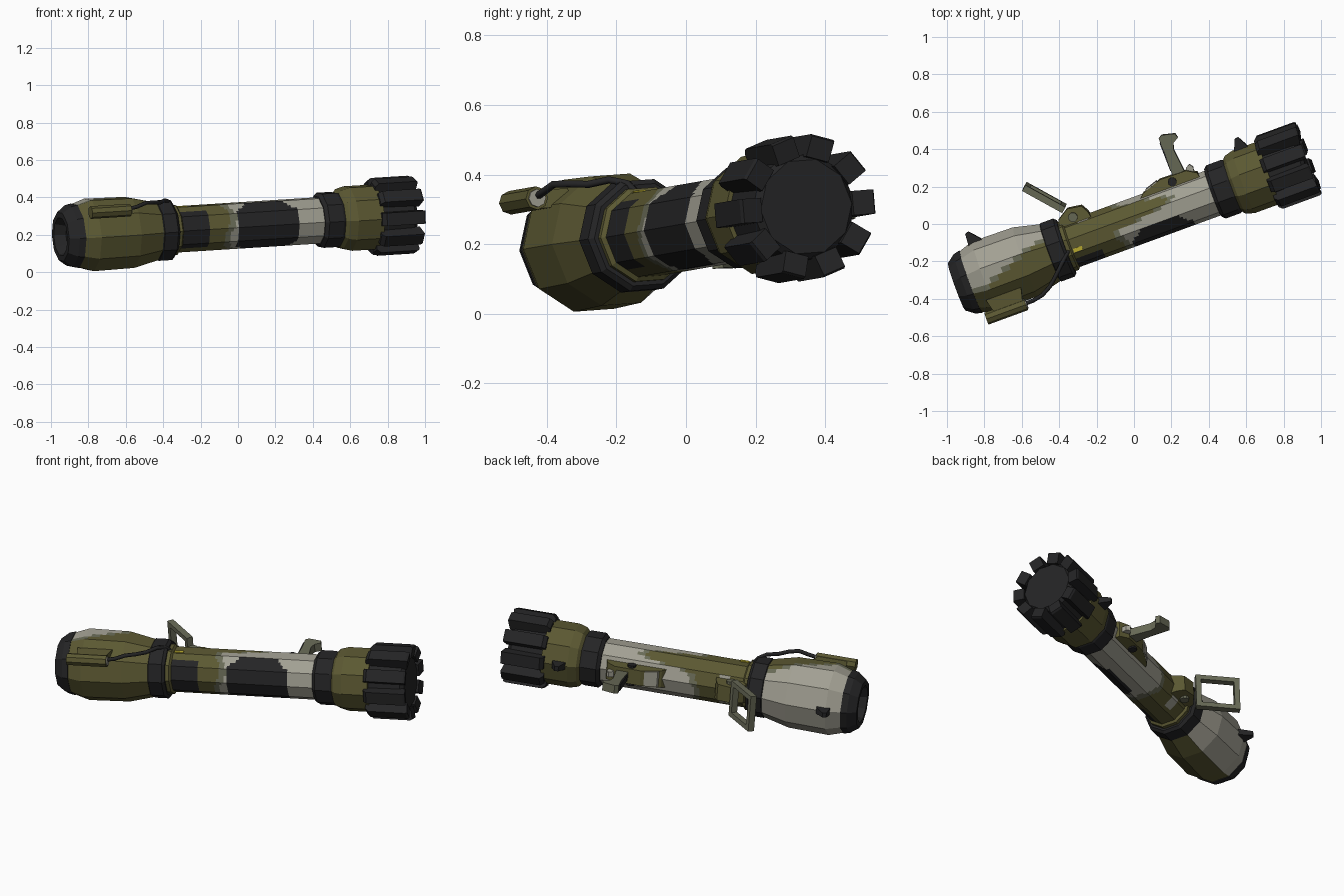
import bpy, bmesh, math
from mathutils import Matrix, Vector

if "Cube" in bpy.data.objects:
    bpy.data.objects.remove(bpy.data.objects["Cube"])

# Local frame: X along the barrel, Y towards the grips, Z across
FRAME = (Matrix.Translation((0, 0.011, 0.25)) @ Matrix.Rotation(math.radians(20.1), 4, 'Z')
         @ Matrix.Rotation(math.radians(-3.4), 4, 'Y') @ Matrix.Rotation(math.radians(4), 4, 'X'))
SIDES = 10


def material(name, rgb):
    m = bpy.data.materials.new(name)
    m.diffuse_color = (*rgb, 1)
    m.use_nodes = True
    m.node_tree.nodes["Principled BSDF"].inputs["Base Color"].default_value = m.diffuse_color
    return m


OLIVE = material("olive_paint", (0.105, 0.098, 0.032))
BLACK = material("black_rubber", (0.018, 0.018, 0.019))
GREY = material("light_grey_paint", (0.36, 0.35, 0.29))
MID = material("grey_green_paint", (0.14, 0.145, 0.095))
YELLOW = material("yellow_label", (0.5, 0.42, 0.03))
CAMO = [OLIVE, BLACK, GREY, MID]


def finish(name, bm, mats):
    bmesh.ops.recalc_face_normals(bm, faces=bm.faces)
    me = bpy.data.meshes.new(name)
    bm.to_mesh(me)
    bm.free()
    for m in mats:
        me.materials.append(m)
    ob = bpy.data.objects.new(name, me)
    bpy.context.collection.objects.link(ob)
    ob.matrix_world = FRAME
    return ob


def loft(name, profile, mats, rule=None):
    """Ten-sided turned shape; a rule(u, degrees) picks the paint on a finer grid."""
    sub = 4 if rule else 1
    rows = [profile[0]]
    for (u0, r0), (u1, r1) in zip(profile, profile[1:]):
        n = max(1, round(abs(u1 - u0) / 0.015)) if rule else 1
        rows += [(u0 + (u1 - u0) * i / n, r0 + (r1 - r0) * i / n) for i in range(1, n + 1)]
    corners = [Vector((0, math.cos(a), math.sin(a))) for a in
               (2 * math.pi * k / SIDES for k in range(SIDES))]
    ring = [corners[k].lerp(corners[(k + 1) % SIDES], j / sub)
            for k in range(SIDES) for j in range(sub)]
    bm = bmesh.new()
    vs = [[bm.verts.new((u, p.y * r, p.z * r)) for p in ring] for u, r in rows]
    n = len(ring)
    for a, b in zip(vs, vs[1:]):
        for i in range(n):
            f = bm.faces.new((a[i], a[(i + 1) % n], b[(i + 1) % n], b[i]))
            if rule:
                c = f.calc_center_median()
                f.material_index = rule(c.x, math.degrees(math.atan2(c.z, c.y)) % 360)
    bm.faces.new(vs[0])
    bm.faces.new(vs[-1])
    return finish(name, bm, mats)


def prism(name, pts, w0, w1, mat, taper=1.0):
    """Outline in the barrel/grip plane, given thickness across it."""
    bm = bmesh.new()
    cx = sum(p[0] for p in pts) / len(pts)
    lo, hi = [[bm.verts.new((u, v, w)) for u, v in pts] for w in (w0, w1)]
    bm.faces.new(lo)
    bm.faces.new(hi)
    for i in range(len(pts)):
        j = (i + 1) % len(pts)
        bm.faces.new((lo[i], lo[j], hi[j], hi[i]))
    vmin, vmax = min(p[1] for p in pts), max(p[1] for p in pts)
    mid = (w0 + w1) / 2
    for v in bm.verts:  # narrower away from the barrel
        t = (v.co.y - vmin) / (vmax - vmin)
        v.co.z = mid + (v.co.z - mid) * (1 + (taper - 1) * t)
    return finish(name, bm, [mat])


def cylinder(name, centre, radius, depth, axis, mat, sides=10):
    bm = bmesh.new()
    rot = Vector((0, 0, 1)).rotation_difference(Vector(axis)).to_matrix().to_4x4()
    bmesh.ops.create_cone(bm, cap_ends=True, segments=sides, radius1=radius, radius2=radius,
                          depth=depth, matrix=Matrix.Translation(centre) @ rot)
    return finish(name, bm, [mat])


# Camouflage rules (index into CAMO)
def rear_rule(u, th):
    s = (th + 180) % 360 - 180
    t = min(1, max(0, (-0.5 - u) / 0.38))
    top = 55 + 48 * t
    if -75 < s < top:
        return 2
    return 3 if top <= s < top + 6 else 0


def tube_rule(u, th):
    s = (th + 180) % 360 - 180
    a, b = abs(u - 0.13) / 0.17, abs(th - 188) / 76
    if a < 1 and b < 1 and a + b < 1.65:
        return 1
    if -0.35 < u < -0.2 and 130 < th < 238:
        return 1
    edge = -0.1 + 0.02 * math.sin(math.radians(3 * th))
    if 28 < s < 95:
        edge += 0.32 * math.sin(math.pi * (s - 28) / 67)
    if -0.28 < u < -0.22 and -60 < s < 40:
        return 2
    if u < edge:
        return 0
    return 3 if u < edge + 0.035 else 2


# Rear chamber, nozzle and clamp
loft("rear_chamber", [(-0.935, 0.172), (-0.85, 0.2), (-0.62, 0.196), (-0.47, 0.16)], CAMO, rear_rule)
loft("rear_nozzle", [(-0.95, 0.085), (-1.012, 0.105), (-1.012, 0.135), (-0.965, 0.17),
                     (-0.93, 0.178), (-0.93, 0.15)], [BLACK])
loft("rear_clamp", [(-0.485, 0.155), (-0.475, 0.166), (-0.4, 0.166), (-0.385, 0.152)], [BLACK])
loft("rear_collar", [(-0.39, 0.14), (-0.365, 0.14), (-0.355, 0.126)], [OLIVE])

# Main tube
loft("main_tube", [(-0.4, 0.127), (0.47, 0.127)], CAMO, tube_rule)

# Front clamp, sleeve and muzzle
loft("front_clamp", [(0.45, 0.135), (0.468, 0.152), (0.55, 0.152), (0.585, 0.14)], [BLACK])
loft("front_sleeve", [(0.56, 0.145), (0.578, 0.165), (0.625, 0.178), (0.775, 0.178)], [OLIVE])
loft("muzzle_core", [(0.765, 0.165), (0.955, 0.158), (0.975, 0.14)], [BLACK])

# Ring of muzzle ribs
bm = bmesh.new()
for k in range(SIDES):
    rot = Matrix.Rotation(2 * math.pi * k / SIDES, 3, 'X')
    outline = [(0.755, 0.14), (0.755, 0.188), (0.775, 0.206), (0.985, 0.206), (0.996, 0.2), (0.985, 0.14)]
    lo, hi = [[bm.verts.new(rot @ Vector((u, r, w))) for u, r in outline] for w in (-0.035, 0.035)]
    bm.faces.new(lo)
    bm.faces.new(hi)
    for i in range(6):
        j = (i + 1) % 6
        bm.faces.new((lo[i], lo[j], hi[j], hi[i]))
finish("muzzle_ribs", bm, [BLACK])

# Sight fins on the grip side
prism("rear_fin", [(-0.875, 0.17), (-0.79, 0.17), (-0.8, 0.2), (-0.85, 0.257), (-0.87, 0.25)],
      -0.022, 0.022, BLACK, 0.6)
prism("front_fin", [(0.63, 0.16), (0.715, 0.16), (0.705, 0.19), (0.68, 0.236), (0.66, 0.232)],
      -0.022, 0.022, BLACK, 0.6)

# Front grip with its mount, trigger and bolts
prism("grip_mount", [(0.07, 0.1), (0.42, 0.1), (0.41, 0.135), (0.36, 0.165), (0.21, 0.168), (0.1, 0.13)],
      -0.055, 0.055, OLIVE, 0.8)
prism("grip_mount_plate", [(0.1, 0.115), (0.19, 0.115), (0.19, 0.167), (0.12, 0.144)],
      -0.05, 0.05, GREY, 0.8)
prism("grip", [(0.28, 0.15), (0.35, 0.15), (0.345, 0.2), (0.335, 0.29), (0.345, 0.325), (0.378, 0.345),
               (0.372, 0.37), (0.3, 0.388), (0.28, 0.375), (0.285, 0.29)], -0.024, 0.024, MID)
prism("grip_front_pad", [(0.278, 0.19), (0.29, 0.19), (0.29, 0.35), (0.276, 0.35)], -0.019, 0.019, BLACK)
prism("trigger", [(0.36, 0.15), (0.395, 0.14), (0.4, 0.17), (0.385, 0.19), (0.36, 0.175)],
      -0.016, 0.016, GREY)

# Rear mount
prism("shoulder_mount", [(-0.385, 0.09), (-0.2, 0.09), (-0.21, 0.14), (-0.232, 0.18), (-0.31, 0.192),
                         (-0.375, 0.15)], -0.06, 0.06, OLIVE, 0.75)
for side in (-1, 1):
    cylinder("grip_bolt", (0.27, 0.135, side * 0.05), 0.024, 0.02, (0, 0, 1), BLACK)
    cylinder("shoulder_bolt", (-0.295, 0.14, side * 0.055), 0.026, 0.02, (0, 0, 1), MID)

# Shoulder loop: two side bars and two cross bars leaning backwards
A, B = Vector((-0.325, 0.195)), Vector((-0.485, 0.38))
D = (B - A).normalized()
N = Vector((-D.y, D.x)) * 0.018


def bar(p, q):
    return [tuple(x) for x in (p - N, q - N, q + N, p + N)]


for side in (-1, 1):
    c = side * 0.09 - 0.01
    prism("shoulder_loop_side", bar(A, B), c - 0.014, c + 0.014, MID)
prism("shoulder_loop_inner", bar(A, A + D * 0.03), -0.1, 0.08, MID)
prism("shoulder_loop_outer", bar(B - D * 0.03, B), -0.1, 0.08, MID)

# Side sight tube and its bracket
cylinder("sight_tube", (-0.8, -0.205, 0.138), 0.034, 0.225, (1, 0, 0), OLIVE, 8)
cylinder("sight_lens", (-0.686, -0.205, 0.138), 0.026, 0.008, (1, 0, 0), GREY, 8)
prism("sight_bracket", [(-0.86, -0.19), (-0.7, -0.19), (-0.68, -0.11), (-0.88, -0.11)],
      0.108, 0.16, OLIVE)

# Cable from the sight to the tube, in world space
cu = bpy.data.curves.new("sight_cable", 'CURVE')
cu.dimensions = '3D'
cu.bevel_depth = 0.011
cu.bevel_resolution = 1
sp = cu.splines.new('POLY')
path = [(-0.58, -0.425, 0.34), (-0.54, -0.41, 0.35), (-0.49, -0.38, 0.372), (-0.45, -0.335, 0.373),
        (-0.42, -0.28, 0.372), (-0.39, -0.22, 0.385), (-0.365, -0.17, 0.375), (-0.345, -0.135, 0.34)]
sp.points.add(len(path) - 1)
for p, co in zip(sp.points, path):
    p.co = (*co, 1)
cu.use_fill_caps = True
cu.materials.append(BLACK)
bpy.context.collection.objects.link(bpy.data.objects.new("sight_cable", cu))

# Small warning label on the tube
prism("warning_label", [(-0.35, -0.035), (-0.3, -0.035), (-0.3, -0.015), (-0.35, -0.015)],
      0.118, 0.126, YELLOW)
